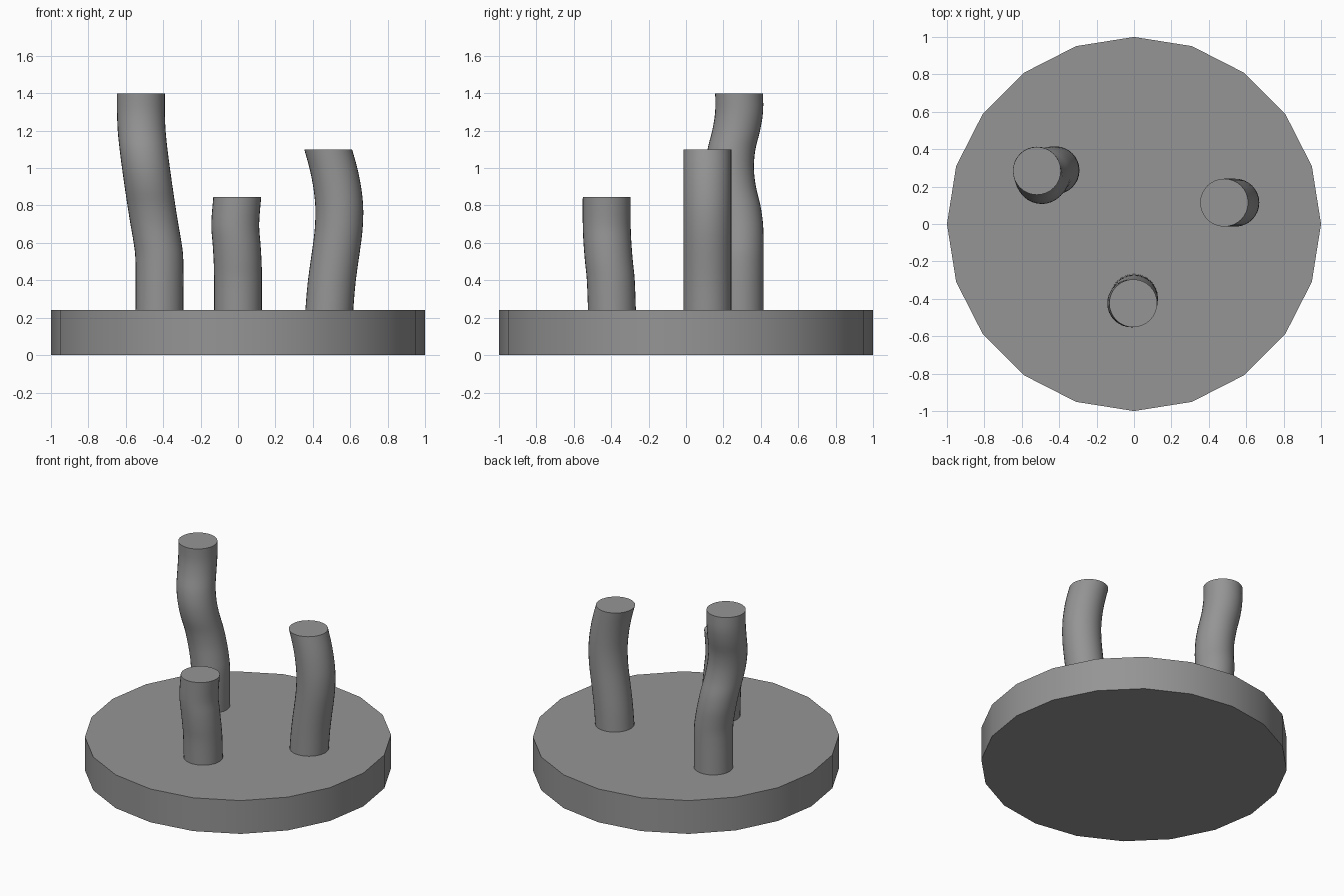
import bpy, bmesh, math

old = bpy.data.objects.get("Cube")
if old:
    bpy.data.objects.remove(old, do_unlink=True)

# One plain grey for the whole model
grey = bpy.data.materials.new("plain_grey")
grey.use_nodes = True
colour = (0.3, 0.3, 0.3, 1)
grey.diffuse_color = colour
grey.node_tree.nodes["Principled BSDF"].inputs["Base Color"].default_value = colour


def loft(name, stations, radius, sides):
    """Skin level rings centred on each (x, y, z) station and cap both ends."""
    bm = bmesh.new()
    rings = []
    for x, y, z in stations:
        rings.append([bm.verts.new((x + radius * math.cos(math.tau * i / sides),
                                    y + radius * math.sin(math.tau * i / sides), z))
                      for i in range(sides)])
    for low, high in zip(rings, rings[1:]):
        for i in range(sides):
            j = (i + 1) % sides
            bm.faces.new((low[i], low[j], high[j], high[i]))
    bm.faces.new(rings[0][::-1])
    bm.faces.new(rings[-1])
    mesh = bpy.data.meshes.new(name)
    bm.to_mesh(mesh)
    bm.free()
    mesh.materials.append(grey)
    obj = bpy.data.objects.new(name, mesh)
    bpy.context.collection.objects.link(obj)
    bpy.ops.object.select_all(action="DESELECT")
    obj.select_set(True)
    bpy.context.view_layer.objects.active = obj
    bpy.ops.object.shade_smooth_by_angle(angle=math.radians(40))
    return obj


def smooth_path(points, steps=3):
    """Catmull-Rom path through the points."""
    padded = [points[0]] + points + [points[-1]]
    path = []
    for a, b, c, d in zip(padded, padded[1:], padded[2:], padded[3:]):
        for s in range(steps):
            t = s / steps
            path.append([0.5 * (2 * q + (r - p) * t + (2 * p - 5 * q + 4 * r - w) * t * t
                                + (3 * q - p - 3 * r + w) * t ** 3)
                         for p, q, r, w in zip(a, b, c, d)])
    return path + [points[-1]]


# Round base slab
base_top = 0.24
loft("base", [(0, 0, 0), (0, 0, base_top)], 1, 20)

# Wavy posts standing on the base
posts = {
    "tall_post": [(-.42, .287, base_top), (-.42, .287, .5), (-.43, .287, .6),
                  (-.447, .284, .7), (-.463, .27, .8), (-.478, .246, .9),
                  (-.492, .235, 1), (-.505, .243, 1.1), (-.515, .268, 1.2),
                  (-.519, .284, 1.3), (-.519, .284, 1.4)],
    "middle_post": [(.488, .114, base_top), (.502, .114, .4), (.53, .114, .6),
                    (.54, .114, .7), (.541, .114, .8), (.53, .114, .9),
                    (.51, .114, 1), (.482, .114, 1.1)],
    "short_post": [(0, -.396, base_top), (0, -.402, .4), (-.002, -.412, .5),
                   (-.008, -.42, .6), (-.015, -.424, .7), (-.004, -.424, .845)],
}
for name, points in posts.items():
    loft(name, smooth_path(points), 0.128, 32)
